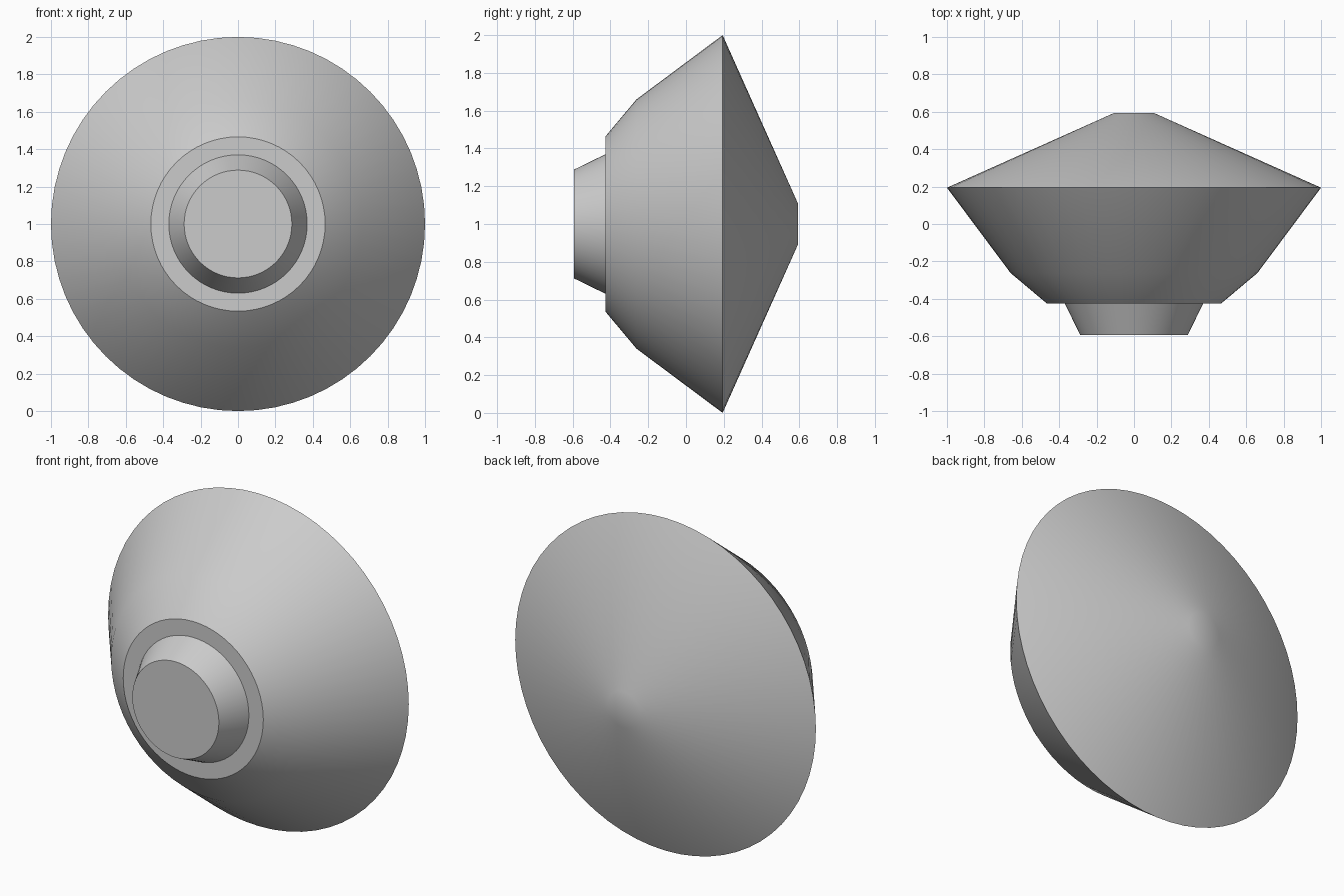
import bpy, bmesh
from math import sin, cos, pi, radians

if "Cube" in bpy.data.objects:
    bpy.data.objects.remove(bpy.data.objects["Cube"])

SEGMENTS = 64
AXIS_Z = 1.0


def revolve(name, profile):
    """Spin (y, radius) points about the horizontal y axis; radius 0 makes a flat cap."""
    bm = bmesh.new()
    rings = []
    caps = []
    for i, (y, r) in enumerate(profile):
        if r == 0:
            caps.append(0 if i == 0 else -1)
            continue
        rings.append([bm.verts.new((r * sin(2 * pi * k / SEGMENTS), y,
                                    AXIS_Z + r * cos(2 * pi * k / SEGMENTS)))
                      for k in range(SEGMENTS)])
    for a, b in zip(rings, rings[1:]):
        for k in range(SEGMENTS):
            n = (k + 1) % SEGMENTS
            bm.faces.new((a[k], a[n], b[n], b[k]))
    for end in caps:
        ring = rings[end]
        bm.faces.new(ring[::-1] if end == 0 else ring)
    mesh = bpy.data.meshes.new(name)
    # Point every face away from the middle of the solid
    bm.normal_update()
    for f in bm.faces:
        c = f.calc_center_median()
        c.z -= AXIS_Z
        if f.normal.dot(c) < 0:
            f.normal_flip()
    bm.to_mesh(mesh)
    bm.free()
    obj = bpy.data.objects.new(name, mesh)
    bpy.context.collection.objects.link(obj)
    bpy.ops.object.select_all(action='DESELECT')
    obj.select_set(True)
    bpy.context.view_layer.objects.active = obj
    bpy.ops.object.shade_smooth_by_angle(angle=radians(30))
    return obj


# Tapered front boss with a flat face
revolve("front_boss", [(-0.593, 0), (-0.593, 0.288), (-0.425, 0.37)])

# Flared body: front shoulder, chamfer, wide rim and shallow rear cone
revolve("flared_body", [(-0.425, 0.37), (-0.425, 0.466), (-0.262, 0.66),
                        (0.194, 1.0), (0.593, 0.108), (0.593, 0)])
